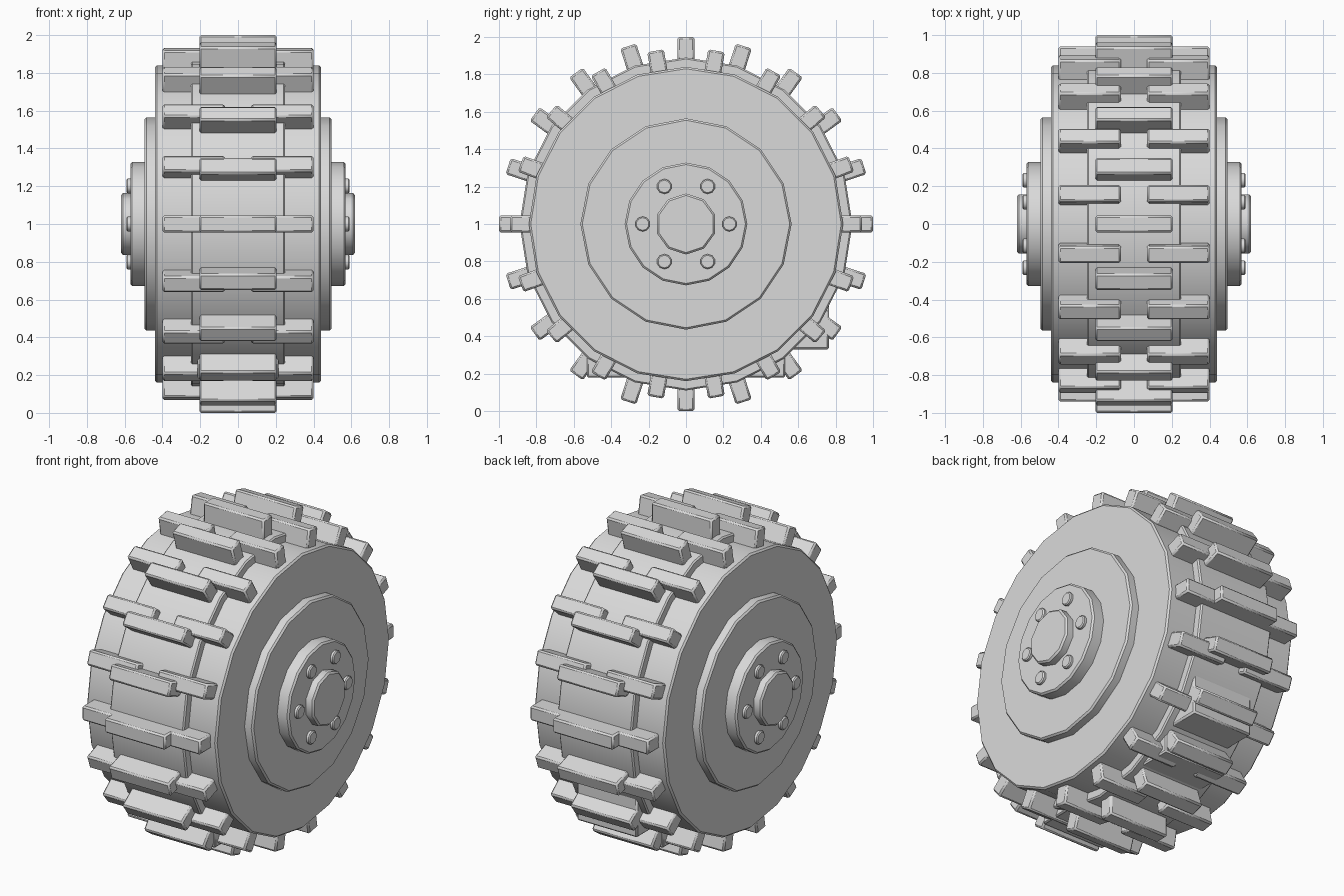
import bpy, bmesh, math
from mathutils import Matrix, Vector

if "Cube" in bpy.data.objects:
    bpy.data.objects.remove(bpy.data.objects["Cube"])

grey = bpy.data.materials.new("light_grey")
grey.diffuse_color = (0.7, 0.7, 0.7, 1)
grey.use_nodes = True
grey.node_tree.nodes["Principled BSDF"].inputs["Base Color"].default_value = grey.diffuse_color
CENTRE = Matrix.Translation((0, 0, 1))


def finish(bm, name, bevel):
    """Bevel hard edges, smooth shallow ones and create the object."""
    if bevel:
        hard = [e for e in bm.edges if e.calc_face_angle(0) > math.radians(50)]
        bmesh.ops.bevel(bm, geom=hard, offset=bevel, segments=1,
                        profile=0.5, affect='EDGES')
    bmesh.ops.recalc_face_normals(bm, faces=bm.faces)
    for f in bm.faces:
        f.smooth = True
    for e in bm.edges:
        e.smooth = e.calc_face_angle(0) < math.radians(40)
    mesh = bpy.data.meshes.new(name)
    bm.to_mesh(mesh)
    bm.free()
    mesh.materials.append(grey)
    obj = bpy.data.objects.new(name, mesh)
    bpy.context.collection.objects.link(obj)
    return obj


def disc(bm, radius, x0, x1, sides, y=0, z=1):
    """Closed cylinder along x from x0 to x1."""
    m = (Matrix.Translation(((x0 + x1) / 2, y, z))
         @ Matrix.Rotation(math.pi / 2, 4, 'Y')
         @ Matrix.Rotation(math.pi / 2, 4, 'Z'))
    bmesh.ops.create_cone(bm, cap_ends=True, segments=sides, radius1=radius,
                          radius2=radius, depth=abs(x1 - x0), matrix=m)


def box(bm, lo, hi, turn=Matrix.Identity(4)):
    lo, hi = Vector(lo), Vector(hi)
    m = turn @ Matrix.Translation((lo + hi) / 2) @ Matrix.Diagonal((*(hi - lo), 1))
    bmesh.ops.create_cube(bm, size=1, matrix=m)


# Wheel body, raised tread band and stepped hub
for name, radius, half, sides, bevel in (
        ("wheel_body", 0.84, 0.44, 20, 0.01),
        ("tread_band", 0.89, 0.25, 20, 0.008),
        ("rim_disc", 0.565, 0.495, 16, 0.01),
        ("hub_plate", 0.328, 0.57, 16, 0.01),
        ("axle_cap", 0.163, 0.62, 10, 0.01)):
    bm = bmesh.new()
    disc(bm, radius, -half, half, sides)
    finish(bm, name, bevel)

# Six bolts on each face of the hub
bm = bmesh.new()
for s in (-1, 1):
    for i in range(6):
        a = i * math.pi / 3
        disc(bm, 0.04, s * 0.55, s * 0.59, 10,
             0.232 * math.cos(a), 1 + 0.232 * math.sin(a))
finish(bm, "hub_bolts", 0.006)

# Centre row of tread lugs
bm = bmesh.new()
for i in range(20):
    turn = CENTRE @ Matrix.Rotation(math.tau * i / 20, 4, 'X')
    box(bm, (-0.205, -0.045, 0.82), (0.205, 0.045, 1.0), turn)
finish(bm, "centre_lugs", 0.01)

# Left and right rows of tread lugs, spaced a little wider
for name, x0, x1 in (("left_lugs", -0.4, -0.07), ("right_lugs", 0.07, 0.4)):
    bm = bmesh.new()
    for i in range(18):
        turn = CENTRE @ Matrix.Rotation(math.tau * (i + 0.5) / 18, 4, 'X')
        box(bm, (x0, -0.045, 0.78), (x1, 0.045, 0.94), turn)
    finish(bm, name, 0.01)

# Square blocks sunk into the lower tread
bm = bmesh.new()
box(bm, (-0.205, 0.35, 0.33), (0.205, 0.765, 0.6))
finish(bm, "rear_block", 0.01)
bm = bmesh.new()
box(bm, (-0.215, -0.53, 0.18), (0.215, 0.53, 0.4))
finish(bm, "bottom_block", 0.008)
